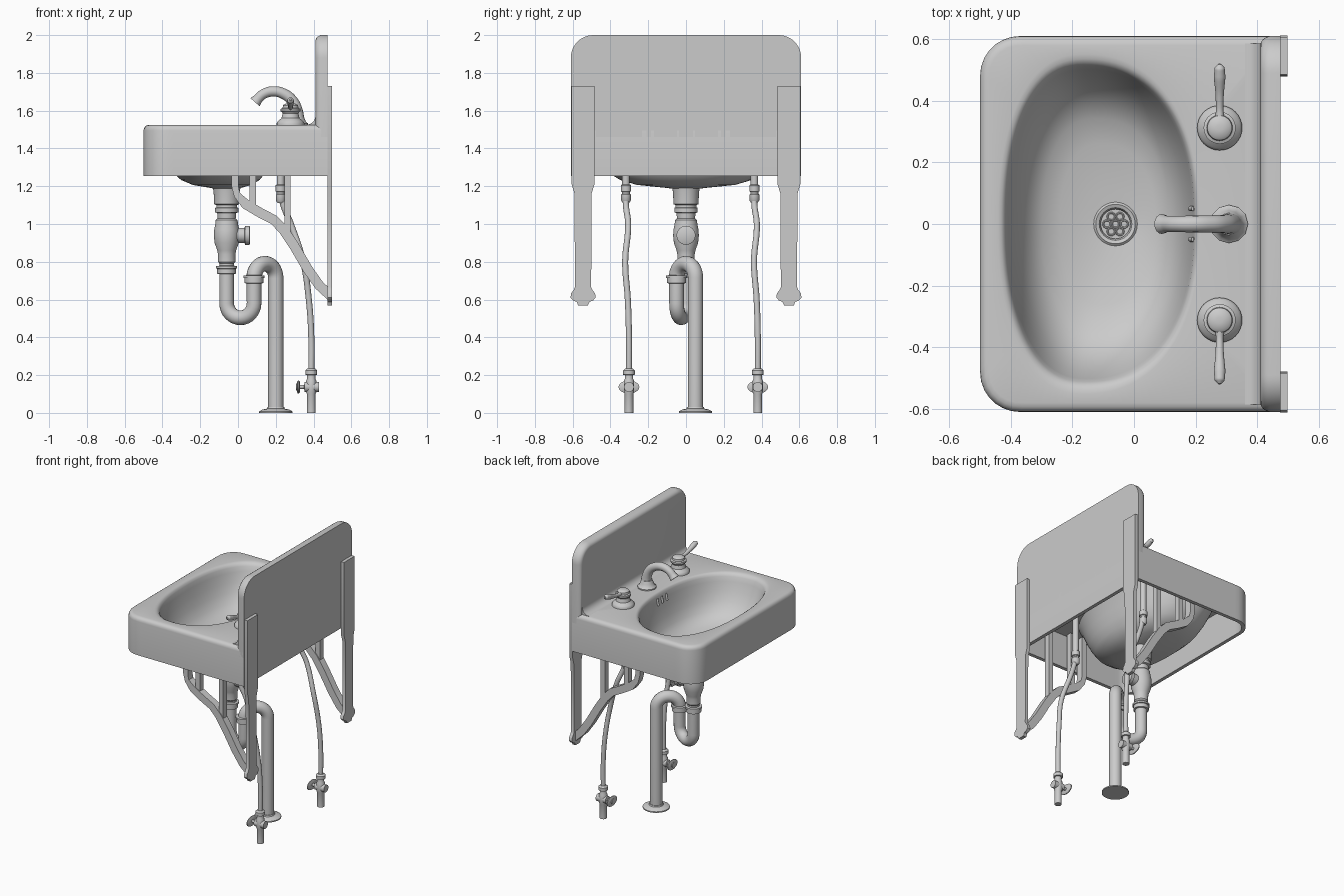
import bpy, bmesh
from math import sin, cos, pi, atan2, radians
from mathutils import Vector

if "Cube" in bpy.data.objects:
    bpy.data.objects.remove(bpy.data.objects["Cube"])

def finish(bm, name):
    bmesh.ops.remove_doubles(bm, verts=bm.verts, dist=1e-5)
    bmesh.ops.recalc_face_normals(bm, faces=bm.faces)
    me = bpy.data.meshes.new(name)
    bm.to_mesh(me)
    bm.free()
    ob = bpy.data.objects.new(name, me)
    bpy.context.collection.objects.link(ob)
    return ob

def loft(name, loops, cyclic=False):
    """Skin between loops of equal length; cap the ends or join last to first."""
    bm = bmesh.new()
    rings = [[bm.verts.new(p) for p in lp] for lp in loops]
    n = len(rings[0])
    for a, b in zip(rings, rings[1:] + ([rings[0]] if cyclic else [])):
        for i in range(n):
            j = (i + 1) % n
            bm.faces.new((a[i], a[j], b[j], b[i]))
    if not cyclic:
        bm.faces.new(rings[0])
        bm.faces.new(rings[-1])
    return finish(bm, name)

def lathe(name, prof, at=(0, 0, 0), axis=(0, 0, 1), n=32, sy=1.0):
    """Turned solid: prof is (radius, height) along axis."""
    q = Vector((0, 0, 1)).rotation_difference(Vector(axis))
    return loft(name, [[Vector(at) + q @ Vector((r * cos(2 * pi * i / n), sy * r * sin(2 * pi * i / n), h))
                        for i in range(n)] for r, h in prof])

def tube(name, pts, r, radii=None, smooth=True):
    cu = bpy.data.curves.new(name, 'CURVE')
    cu.dimensions = '3D'
    cu.bevel_depth = r
    cu.bevel_resolution = 6
    cu.use_fill_caps = True
    cu.resolution_u = 6
    sp = cu.splines.new('BEZIER')
    sp.bezier_points.add(len(pts) - 1)
    for i, (b, p) in enumerate(zip(sp.bezier_points, pts)):
        b.co = p
        b.handle_left_type = b.handle_right_type = 'AUTO' if smooth else 'VECTOR'
        b.radius = radii[i] if radii else 1
    ob = bpy.data.objects.new(name, cu)
    bpy.context.collection.objects.link(ob)
    return ob

def prism(name, pts, off):
    """Extrude a flat 3D polygon by a vector."""
    return loft(name, [pts, [Vector(p) + Vector(off) for p in pts]])

# ---- Basin: closed shell lofted from rays around the drain ----
CX = -0.06
ANG = sorted([2 * pi * i / 160 - pi for i in range(160)] + [s * atan2(0.605, 0.53) for s in (1, -1)])

def in_rect(x, y, d):
    x0, x1, y1 = -0.5 + d, 0.475 - d, 0.61 - d
    y = abs(y)
    if x < x0 or x > x1 or y > y1:
        return False
    r = max(0.13 - d, 0.01)
    dx, dy = x0 + r - x, y - (y1 - r)
    return not (dx > 0 and dy > 0 and dx * dx + dy * dy > r * r)

def in_bowl(x, y, d):
    a = 0.36 if x > -0.16 else 0.26
    return (abs(x + 0.16) / a) ** 2.3 + (abs(y) / 0.52) ** 2.3 < 1

def reach(test, t, d=0):
    lo, hi = 0, 1.5
    for _ in range(24):
        m = (lo + hi) / 2
        lo, hi = (m, hi) if test(CX + m * cos(t), m * sin(t), d) else (lo, m)
    return lo

R_BOWL = [reach(in_bowl, t) for t in ANG]

def ring(rs, z):
    return [(CX + r * cos(t), r * sin(t), z) for r, t in zip(rs, ANG)]

def rect(d, z):
    return ring([reach(in_rect, t, d) for t in ANG], z)

def bowl(s, z):
    w = max(0, (0.5 - s) / 0.5)          # rounder toward the drain
    return ring([s * (r * (1 - w) + 0.38 * w) for r in R_BOWL], z)

circle = lambda r, z: ring([r] * len(ANG), z)
inner = [(0.25, 1.215), (0.5, 1.232), (0.66, 1.256), (0.77, 1.292), (0.86, 1.35), (0.92, 1.41),
         (0.965, 1.47), (0.985, 1.502), (1.005, 1.516), (1.03, 1.523), (1.06, 1.525)]
outer = [(1.07, 1.495), (1.02, 1.46), (0.95, 1.39), (0.88, 1.33), (0.79, 1.272),
         (0.67, 1.233), (0.5, 1.207), (0.25, 1.192)]
loft("basin", [circle(0.055, 1.21)] + [bowl(*p) for p in inner]
     + [rect(0.03, 1.525), rect(0.017, 1.522), rect(0.008, 1.516), rect(0.002, 1.506), rect(0, 1.495),
        rect(0, 1.255), rect(0.025, 1.255), rect(0.025, 1.495)]
     + [bowl(*p) for p in outer] + [circle(0.055, 1.185)], cyclic=True)

# ---- Backsplash with rounded top corners and soft front edge ----
def splash(d, x):
    r = 0.12
    arc = [(0.49 + (r - d) * cos(a), 1.88 + (r - d) * sin(a)) for a in [pi / 2 * i / 12 for i in range(13)]]
    right = [(0.61 - d, 1.46 + d)] + arc
    return [(x, y, z) for y, z in right] + [(x, -y, z) for y, z in reversed(right)]
loft("backsplash", [splash(0, 0.475), splash(0, 0.44), splash(0.004, 0.4285), splash(0.011, 0.418),
                    splash(0.02, 0.412), splash(0.03, 0.41)])
cove = [(0.36 + 0.05 * sin(a), -0.585, 1.575 - 0.05 * cos(a)) for a in [pi / 2 * i / 8 for i in range(9)]]
prism("backsplash_cove", cove + [(0.43, -0.585, 1.575), (0.43, -0.585, 1.51), (0.36, -0.585, 1.51)], (0, 1.17, 0))

# ---- Overflow slots and strainer ----
for k in (-1, 0, 1):
    tube("overflow_slot", [(0.183, k * 0.05, 1.445), (0.194, k * 0.05, 1.49)], 0.008, smooth=False)
lathe("drain_flange", [(0.048, 1.19), (0.048, 1.207), (0.053, 1.216), (0.064, 1.22), (0.071, 1.214),
                       (0.071, 1.2), (0.06, 1.19)], (CX, 0, 0)).data.name = "drain_flange"
lathe("strainer", [(0.05, 1.19), (0.05, 1.2)], (CX, 0, 0))
for i in range(7):
    rr = 0.028 if i else 0
    a = i * pi / 3
    bpy.ops.mesh.primitive_torus_add(major_radius=0.012, minor_radius=0.003, major_segments=16, minor_segments=6,
                                     location=(CX + rr * cos(a), rr * sin(a), 1.201))
    bpy.context.object.name = "strainer_hole"

# ---- Faucet ----
lathe("spout_base", [(0.062, 1.52), (0.062, 1.533), (0.052, 1.54), (0.044, 1.56), (0.036, 1.58)], (0.308, 0, 0), n=12)
tube("spout", [(0.315, 0, 1.54), (0.31, 0, 1.6), (0.285, 0, 1.655), (0.24, 0, 1.69), (0.185, 0, 1.702),
               (0.135, 0, 1.688), (0.105, 0, 1.662), (0.09, 0, 1.645)], 0.028,
     [1.35, 1.15, 1.05, 1, 0.97, 0.93, 0.95, 1.15])
for s in (-1, 1):
    y = s * 0.312
    lathe("handle_base", [(0.073, 1.52), (0.073, 1.535), (0.066, 1.545), (0.048, 1.56), (0.042, 1.585), (0.045, 1.592),
                          (0.052, 1.597), (0.052, 1.61), (0.042, 1.614), (0.04, 1.628), (0.03, 1.636), (0.01, 1.639)],
          (0.278, y, 0))
    tube("handle_lever", [(0.278, y, 1.615), (0.278, y + s * 0.06, 1.618), (0.278, y + s * 0.11, 1.628),
                          (0.278, y + s * 0.165, 1.645), (0.278, y + s * 0.195, 1.655), (0.278, y + s * 0.207, 1.658)],
         0.018, [1, 0.65, 0.75, 1.05, 0.9, 0.3])

# ---- Drain body, trap and floor pipe ----
lathe("drain_body", [(0.075, 1.2), (0.069, 1.17), (0.066, 1.105), (0.055, 1.1), (0.055, 1.088), (0.062, 1.085),
                     (0.062, 1.062), (0.05, 1.058), (0.048, 1.03), (0.058, 1.02), (0.06, 1.0), (0.066, 0.97),
                     (0.068, 0.94), (0.064, 0.9), (0.05, 0.86), (0.046, 0.84), (0.046, 0.8), (0.038, 0.79)], (CX, 0, 0))
lathe("cleanout_boss", [(0.04, 0), (0.04, 0.095), (0.05, 0.097), (0.05, 0.12), (0.045, 0.123)],
      (CX, 0, 0.94), (1, 0, 0))
A, B, C = Vector((CX, 0, 0)), Vector((0.085, -0.05, 0)), Vector((0.2, 0.05, 0))

def bend(p, q, z, s):
    """Half circle from p to q; s = -1 hangs, +1 arches."""
    m, h, r = (p + q) / 2, (p - q) / 2, (p - q).length / 2
    return [m + h * cos(a) + Vector((0, 0, z + s * r * sin(a))) for a in [pi * i / 16 for i in range(17)]]
up = lambda p, z: p + Vector((0, 0, z))
tube("trap", [up(A, 0.84)] + bend(A, B, 0.58, -1) + [up(B, 0.71)], 0.039, smooth=False)
tube("waste_pipe", [up(B, 0.69)] + bend(B, C, 0.714, 1) + [up(C, 0)], 0.041, smooth=False)
for p, z in ((A, 0.755), (B, 0.705)):
    lathe("trap_nut", [(0.038, z - 0.02), (0.05, z - 0.018), (0.05, z + 0.008), (0.056, z + 0.01),
                       (0.056, z + 0.022), (0.04, z + 0.024)], p)
lathe("floor_flange", [(0.088, 0), (0.088, 0.008), (0.07, 0.018), (0.048, 0.022), (0.045, 0.03)], C)

# ---- Supply lines and stop valves ----
for yb, yt in ((-0.302, -0.318), (0.38, 0.362)):
    at = (0.388, yb, 0)
    lathe("valve_body", [(0.023, 0), (0.023, 0.1), (0.027, 0.11), (0.027, 0.17), (0.022, 0.18), (0.022, 0.2),
                         (0.031, 0.202), (0.031, 0.225), (0.02, 0.235)], at)
    lathe("valve_stem", [(0.026, -0.042), (0.026, 0.035), (0.01, 0.038), (0.01, 0.062), (0.018, 0.064), (0.018, 0.08)],
          (0.388, yb, 0.137), (-1, 0, 0))
    h = lathe("valve_handle", [(0.045, 0), (0.055, 0.004), (0.055, 0.01), (0.045, 0.014)], (0, 0, 0), (-1, 0, 0))
    h.scale.z = 0.62
    h.location = (0.327, yb, 0.137)
    tube("supply_line", [(0.388, yb, 0.22), (0.388, yb, 0.4), (0.375, yb - 0.006, 0.6), (0.345, yb - 0.02, 0.8),
                         (0.28, (yb + yt) / 2 + 0.004, 1.0), (0.24, yt, 1.1), (0.226, yt, 1.17)], 0.016)
    lathe("supply_nut", [(0.016, 1.11), (0.026, 1.125), (0.026, 1.155), (0.021, 1.16), (0.021, 1.17), (0.027, 1.173),
                         (0.027, 1.205), (0.02, 1.21), (0.02, 1.51)], (0.226, yt, 0))

# ---- Wall brackets ----
half = [(0.06, 1.73), (0.06, 1.21), (0.045, 1.16), (0.043, 0.665), (0.05, 0.65), (0.064, 0.632), (0.066, 0.61),
        (0.052, 0.594), (0.034, 0.588), (0.025, 0.568)]
centre = [(-0.016, 1.49), (-0.016, 1.2), (-0.005, 1.155), (0.04, 1.105), (0.12, 1.058), (0.19, 1.022),
          (0.24, 0.97), (0.3, 0.88), (0.37, 0.76), (0.43, 0.675), (0.495, 0.615)]
for s in (-1, 1):
    yc = s * 0.545
    prism("bracket_rail", [(0.474, yc + y, z) for y, z in half] + [(0.474, yc - y, z) for y, z in reversed(half)],
          (0.024, 0, 0))
    loops = []
    for i, (x, z) in enumerate(centre):
        x0, z0 = centre[max(i - 1, 0)]
        x1, z1 = centre[min(i + 1, len(centre) - 1)]
        n = Vector((z0 - z1, 0, x1 - x0)).normalized() * (0.018 if i < 3 else 0.026)
        if i == len(centre) - 1:
            n = Vector((0, 0, 0.035))
        p = Vector((x, yc, z))
        w = Vector((0, 0.025, 0))
        loops.append([p + n + w, p + n - w, p - n - w, p - n + w])
    loft("bracket_arm", loops)
    for x, z in ((0.077, 1.08), (0.262, 0.94)):
        prism("bracket_post", [(x - 0.017, yc - 0.02, z), (x + 0.017, yc - 0.02, z), (x + 0.017, yc + 0.02, z),
                               (x - 0.017, yc + 0.02, z)], (0, 0, 1.49 - z))

# ---- Curves to mesh, smooth shading with sharp edges ----
bpy.ops.object.select_all(action='SELECT')
bpy.context.view_layer.objects.active = bpy.data.objects["basin"]
bpy.ops.object.convert(target='MESH')
bpy.ops.object.select_all(action='SELECT')
bpy.ops.object.shade_smooth_by_angle(angle=radians(35))
